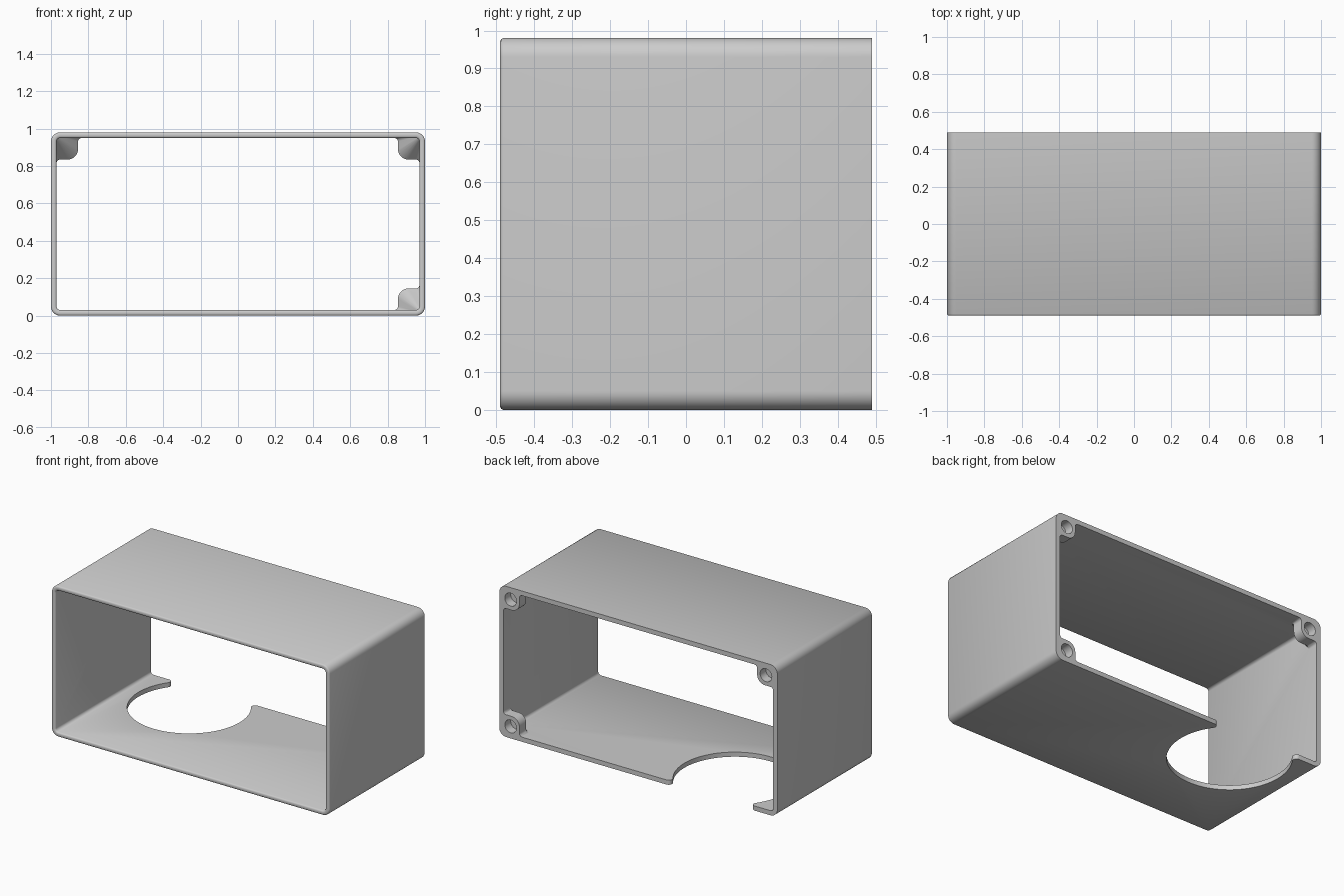
import bpy, bmesh
from math import sin, cos, pi, sqrt, atan2, radians

if "Cube" in bpy.data.objects:
    bpy.data.objects.remove(bpy.data.objects["Cube"])

BACK = 0.49
WALL = 0.03


def arc(cx, cy, r, a0, a1, n):
    return [(cx + r * cos(a0 + (a1 - a0) * i / n), cy + r * sin(a0 + (a1 - a0) * i / n)) for i in range(n + 1)]


def loft(name, loops, closed=False):
    """Skin equal-length loops of 3D points; cap the ends unless the loft closes on itself."""
    bm = bmesh.new()
    rings = [[bm.verts.new(p) for p in lp] for lp in loops]
    n = len(rings[0])
    pairs = list(zip(rings, rings[1:] + (rings[:1] if closed else [])))
    for a, b in pairs:
        for i in range(n):
            j = (i + 1) % n
            bm.faces.new((a[i], a[j], b[j], b[i]))
    if not closed:
        bm.faces.new(rings[0])
        bm.faces.new(rings[-1])
    bmesh.ops.recalc_face_normals(bm, faces=bm.faces)
    me = bpy.data.meshes.new(name)
    bm.to_mesh(me)
    bm.free()
    ob = bpy.data.objects.new(name, me)
    bpy.context.collection.objects.link(ob)
    return ob


def combine(target, tool, op):
    mod = target.modifiers.new(op.lower(), 'BOOLEAN')
    mod.operation, mod.solver, mod.object = op, 'EXACT', tool
    tool.hide_render = True
    bpy.context.view_layer.objects.active = target
    bpy.ops.object.modifier_apply(modifier=mod.name)
    bpy.data.objects.remove(tool)


def rounded_rect(inset, y):
    hx, hz, r = 1 - inset, 0.49 - inset, 0.05 - inset
    pts = []
    for k, (sx, sz) in enumerate([(1, 1), (-1, 1), (-1, -1), (1, -1)]):
        pts += arc(sx * (hx - r), sz * (hz - r), r, k * pi / 2, (k + 1) * pi / 2, 10)
    return [(x, y, z + 0.49) for x, z in pts]


# Open sleeve with a softened front rim
section = [(0, BACK), (0, -0.482), (0.003, -0.487), (0.008, -BACK), (0.022, -BACK),
           (0.027, -0.487), (WALL, -0.482), (WALL, BACK)]
case = loft("case_shell", [rounded_rect(i, y) for i, y in section], closed=True)

# Screw bosses in three back corners, tapering forward into the corner
boss = ([(-0.015, -0.015), (0.135, -0.015)]
        + arc(0.135, 0.02, 0.02, -pi / 2, -pi, 5)
        + arc(0.06, 0.06, 0.055, 0, pi / 2, 10)
        + arc(0.02, 0.135, 0.02, -pi / 2, -pi, 5)[0:]
        + [(-0.015, 0.135)])
corners = [(1, 1), (-1, 1), (1, -1)]


def corner_point(sx, sz, u, v, y):
    return (sx * (1 - WALL - u), y, 0.49 + sz * (0.49 - WALL - v))


for sx, sz in corners:
    loops = [[corner_point(sx, sz, -0.015 + (u + 0.015) * s, -0.015 + (v + 0.015) * s, y) for u, v in boss]
             for y, s in [(BACK, 1), (0.42, 1), (0.29, 0.08)]]
    combine(case, loft("screw_boss", loops), 'UNION')

# Blind screw holes
for sx, sz in corners:
    circle = arc(0.052, 0.048, 0.042, 0, 2 * pi, 32)[:-1]
    loops = [[corner_point(sx, sz, u, v, y) for u, v in circle] for y in (BACK + 0.05, 0.43)]
    combine(case, loft("screw_hole", loops), 'DIFFERENCE')

# Round cut-out in the floor, flared where it meets the back edge
cx, cy, R, f = -0.52, 0.24, 0.365, 0.025
d = sqrt((R + f) ** 2 - (BACK - f - cy) ** 2)
a = atan2(BACK - f - cy, d)
right = arc(d, BACK - f, f, pi / 2, pi + a, 8)
left = [(-x, y) for x, y in reversed(right)]
outline = ([(-d, 0.6), (d, 0.6)] + right
           + [(x, y + cy) for x, y in arc(0, 0, R, a, -pi - a, 64)[1:-1]] + left)
cutter = loft("floor_cutout", [[(x + cx, y, z) for x, y in outline] for z in (-0.1, 0.06)])
combine(case, cutter, 'DIFFERENCE')

# Smooth rounded parts, keep crisp edges
bpy.ops.object.select_all(action='DESELECT')
case.select_set(True)
bpy.context.view_layer.objects.active = case
bpy.ops.object.shade_smooth_by_angle(angle=radians(35))
